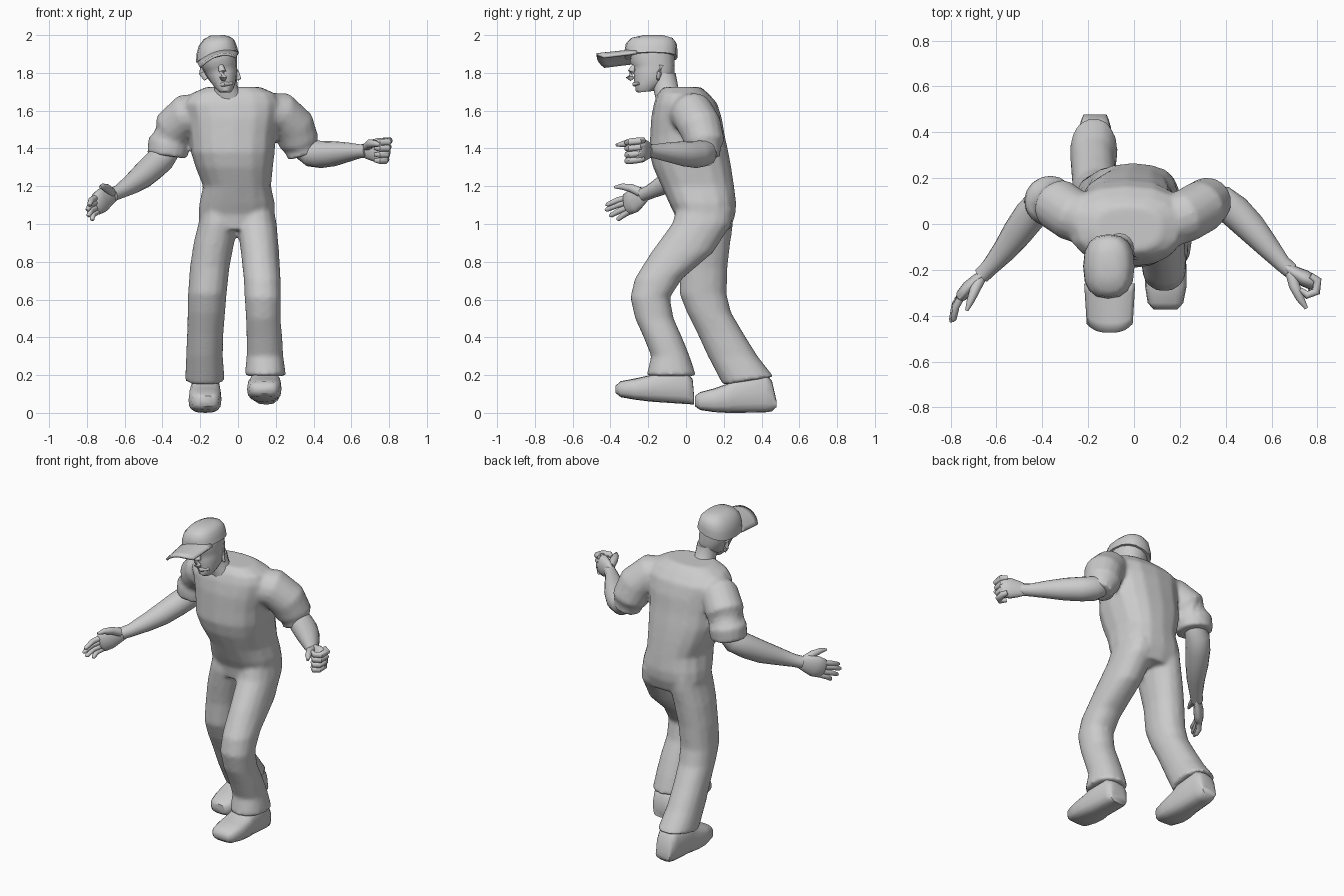
import bpy, bmesh, math
from mathutils import Vector

N = 16


def circle(p=1.0):
    # unit superellipse, p < 1 is squarer
    out = []
    for i in range(N):
        a = 2 * math.pi * i / N
        c, s = math.cos(a), math.sin(a)
        out.append((math.copysign(abs(c) ** p, c), math.copysign(abs(s) ** p, s)))
    return out


def finish(name, bm, angle=50):
    bmesh.ops.recalc_face_normals(bm, faces=bm.faces)
    me = bpy.data.meshes.new(name)
    bm.to_mesh(me)
    bm.free()
    ob = bpy.data.objects.new(name, me)
    bpy.context.collection.objects.link(ob)
    bpy.ops.object.select_all(action='DESELECT')
    ob.select_set(True)
    bpy.context.view_layer.objects.active = ob
    bpy.ops.object.shade_smooth_by_angle(angle=math.radians(angle))
    return ob


def skin(name, rings, angle=50):
    bm = bmesh.new()
    vs = [[bm.verts.new(p) for p in r] for r in rings]
    for a, b in zip(vs, vs[1:]):
        for i in range(N):
            j = (i + 1) % N
            bm.faces.new((a[i], a[j], b[j], b[i]))
    bm.faces.new(vs[0])
    bm.faces.new(vs[-1])
    return finish(name, bm, angle)


def stack(name, rows, p=0.9):
    # rows: x0, x1, y0, y1, z, slope along y, slope along x
    rings = []
    for r in rows:
        x0, x1, y0, y1, z, ty, tx = (list(r) + [0, 0])[:7]
        ring = []
        for c, s in circle(p):
            dx, dy = c * (x1 - x0) / 2, s * (y1 - y0) / 2
            ring.append(((x0 + x1) / 2 + dx, (y0 + y1) / 2 + dy, z + ty * dy + tx * dx))
        rings.append(ring)
    return skin(name, rings)


def tube(name, path, flat=1.0):
    # path: x, y, z, radius; flat squashes the section sideways
    pts = [Vector(q[:3]) for q in path]
    rings = []
    for i, q in enumerate(path):
        t = (pts[min(i + 1, len(pts) - 1)] - pts[max(i - 1, 0)]).normalized()
        ref = Vector((0, 0, 1)) if abs(t.z) < 0.95 else Vector((0, 1, 0))
        u = ref.cross(t).normalized()
        v = t.cross(u)
        rings.append([pts[i] + u * c * q[3] * flat + v * s * q[3] for c, s in circle()])
    return skin(name, rings)


def shoe(name, rows):
    # rows: y, x0, x1, z0, z1
    rings = [[((a + b) / 2 + c * (b - a) / 2, y, (d + e) / 2 + s * (e - d) / 2)
              for c, s in circle(0.65)] for y, a, b, d, e in rows]
    return skin(name, rings)


# torso
torso = stack("clothing", [
    (-.195, .18, -.05, .235, .97), (-.21, .195, -.06, .262, 1.05),
    (-.205, .195, -.09, .266, 1.11), (-.185, .175, -.13, .255, 1.2),
    (-.225, .185, -.175, .24, 1.3), (-.25, .195, -.195, .225, 1.38),
    (-.255, .2, -.19, .205, 1.47), (-.265, .215, -.185, .19, 1.56),
    (-.29, .225, -.17, .165, 1.64), (-.25, .2, -.15, .12, 1.69),
    (-.17, .12, -.12, .08, 1.725)], 0.8)

# trouser legs, the +x leg steps forward
leg_a = stack("leg_a", [
    (.035, .255, -.21, .055, .195), (.045, .24, -.185, .02, .3),
    (.045, .235, -.225, -.02, .4), (.042, .225, -.27, -.065, .5),
    (.035, .228, -.295, -.085, .61), (.03, .226, -.272, -.02, .71),
    (.015, .218, -.185, .145, .85), (-.005, .205, -.075, .24, 1.0),
    (-.005, .19, -.05, .25, 1.08)])
leg_b = stack("leg_b", [
    (-.28, -.07, .195, .465, .17, .16), (-.275, -.08, .115, .38, .3),
    (-.27, -.077, .06, .305, .42), (-.267, -.068, .005, .24, .53),
    (-.265, -.06, -.035, .215, .63), (-.255, -.045, -.035, .22, .77),
    (-.235, -.02, -.05, .235, .9), (-.21, .0, -.06, .25, 1.0),
    (-.195, .0, -.05, .25, 1.08)])

# sleeves
sleeve_a = tube("sleeve_a", [(.13, .0, 1.585, .11), (.225, .035, 1.585, .115),
                             (.295, .075, 1.515, .115), (.325, .1, 1.43, .107),
                             (.345, .1, 1.36, .085)])
sleeve_b = tube("sleeve_b", [(-.16, .0, 1.585, .11), (-.27, .04, 1.575, .115),
                             (-.335, .085, 1.51, .115), (-.365, .1, 1.43, .113),
                             (-.375, .1, 1.36, .108)])

# melt the clothing into one smooth skin
bpy.ops.object.select_all(action='DESELECT')
for ob in (torso, leg_a, leg_b, sleeve_a, sleeve_b):
    ob.select_set(True)
bpy.context.view_layer.objects.active = torso
bpy.ops.object.join()
m = torso.modifiers.new("Remesh", 'REMESH')
m.mode = 'VOXEL'
m.voxel_size = 0.012
m.use_smooth_shade = True
m = torso.modifiers.new("Smooth", 'SMOOTH')
m.factor = 0.5
m.iterations = 7

# shoes
shoe("shoe_front", [(-.372, .085, .19, .105, .145), (-.345, .06, .215, .083, .168),
                    (-.27, .048, .23, .07, .182), (-.19, .05, .23, .06, .2),
                    (-.15, .06, .225, .057, .22), (.0, .07, .225, .047, .22),
                    (.035, .085, .21, .045, .18), (.042, .1, .2, .045, .1)])
shoe("shoe_back", [(.048, -.215, -.125, .035, .09), (.075, -.245, -.1, .015, .11),
                   (.15, -.262, -.088, .004, .13), (.22, -.26, -.088, .0, .155),
                   (.28, -.25, -.095, .0, .2), (.42, -.24, -.1, .003, .21),
                   (.455, -.23, -.11, .008, .17), (.478, -.22, -.12, .03, .07)])

# forearms
tube("forearm_right", [(.34, .1, 1.4, .06), (.385, .095, 1.375, .072),
                       (.44, .055, 1.368, .072), (.51, -.015, 1.372, .066),
                       (.58, -.095, 1.38, .052), (.645, -.17, 1.385, .037),
                       (.685, -.205, 1.388, .035)])
tube("forearm_left", [(-.36, .11, 1.4, .06), (-.405, .09, 1.345, .072),
                      (-.455, .035, 1.3, .072), (-.51, -.04, 1.25, .066),
                      (-.565, -.115, 1.21, .053), (-.63, -.19, 1.17, .038),
                      (-.665, -.225, 1.155, .036)])

# open hand
tube("palm_left", [(-.65, -.21, 1.16, .036), (-.685, -.24, 1.145, .053),
                   (-.72, -.275, 1.125, .066), (-.75, -.31, 1.105, .06),
                   (-.76, -.32, 1.1, .035)], 0.45)
for i, (bz, tx, ty, tz) in enumerate([(1.145, -.79, -.425, 1.1), (1.12, -.8, -.428, 1.073),
                                      (1.092, -.795, -.405, 1.042), (1.068, -.775, -.365, 1.022)]):
    b, t = Vector((-.74, -.295, bz)), Vector((tx, ty, tz))
    mid = (b + t) / 2 + Vector((-.012, 0, .004))
    tube("finger_left_%d" % i, [(*b, .016), (*mid, .016), (*b.lerp(t, .92), .012), (*t, .005)])
tube("thumb_left", [(-.67, -.235, 1.165, .025), (-.695, -.29, 1.19, .022),
                    (-.715, -.34, 1.198, .016), (-.73, -.378, 1.195, .007)])

# closed hand
tube("palm_right", [(.66, -.185, 1.386, .034), (.695, -.21, 1.39, .052),
                    (.74, -.235, 1.39, .066), (.78, -.255, 1.39, .062),
                    (.795, -.265, 1.39, .04)], 0.55)
for i, z in enumerate((1.44, 1.408, 1.374, 1.342)):
    k = .006 * i
    tube("finger_right_%d" % i, [(.77, -.225, z + .004, .014), (.8 - k, -.245, z, .019),
                                 (.795 - k, -.295, z - .006, .019),
                                 (.755, -.31, z - .008, .017), (.725, -.285, z - .006, .01)])
tube("thumb_right", [(.685, -.215, 1.41, .024), (.7, -.27, 1.425, .024),
                     (.725, -.325, 1.425, .018), (.752, -.368, 1.418, .008)])

# neck and head, rolled slightly sideways
stack("neck", [(-.14, .05, -.16, .04, 1.66), (-.125, .0, -.175, -.04, 1.72),
               (-.14, -.01, -.18, -.055, 1.8)], 1)
stack("head", [(-.1, -.035, -.255, -.17, 1.7, .1), (-.118, -.022, -.268, -.13, 1.722, .25),
               (-.135, -.012, -.268, -.09, 1.745, .2, .1), (-.152, -.006, -.275, -.067, 1.77, .1, .15),
               (-.168, -.004, -.277, -.062, 1.8, 0, .2), (-.182, -.006, -.275, -.06, 1.83, 0, .2),
               (-.198, -.004, -.298, -.06, 1.855, 0, .2), (-.205, -.01, -.29, -.06, 1.9, 0, .2)], .9)
tube("nose", [(-.092, -.27, 1.84, .014), (-.082, -.29, 1.805, .019),
              (-.078, -.298, 1.778, .021), (-.077, -.285, 1.764, .012)])
tube("lips", [(-.115, -.245, 1.737, .008), (-.072, -.272, 1.74, .012), (-.03, -.248, 1.745, .008)])
for i, x in enumerate((-.19, -.012)):
    tube("ear_%d" % i, [(x + .02, -.15, 1.765, .012), (x, -.14, 1.8, .02), (x - .005, -.135, 1.84, .018)], .5)

# cap
stack("cap", [(-.222, .002, -.325, -.045, 1.882, 0, .25), (-.22, -.006, -.325, -.045, 1.92, 0, .2),
              (-.208, -.018, -.318, -.05, 1.957, 0, .15), (-.182, -.037, -.29, -.07, 1.984, 0, .08),
              (-.145, -.07, -.23, -.12, 1.999, 0, .02)], .8)

# curved brim
bm = bmesh.new()
bmesh.ops.create_grid(bm, x_segments=12, y_segments=5, size=1)
for v in bm.verts:
    u, w = v.co.x, (v.co.y + 1) / 2
    v.co = (-.105 + u * (.108 - .012 * w), -.26 - .213 * w * (1 - .18 * abs(u) ** 3),
            1.915 + .026 * u - .036 * u * u - .022 * w)
brim = finish("brim", bm)
m = brim.modifiers.new("Thickness", 'SOLIDIFY')
m.thickness = 0.014
m.offset = 0
